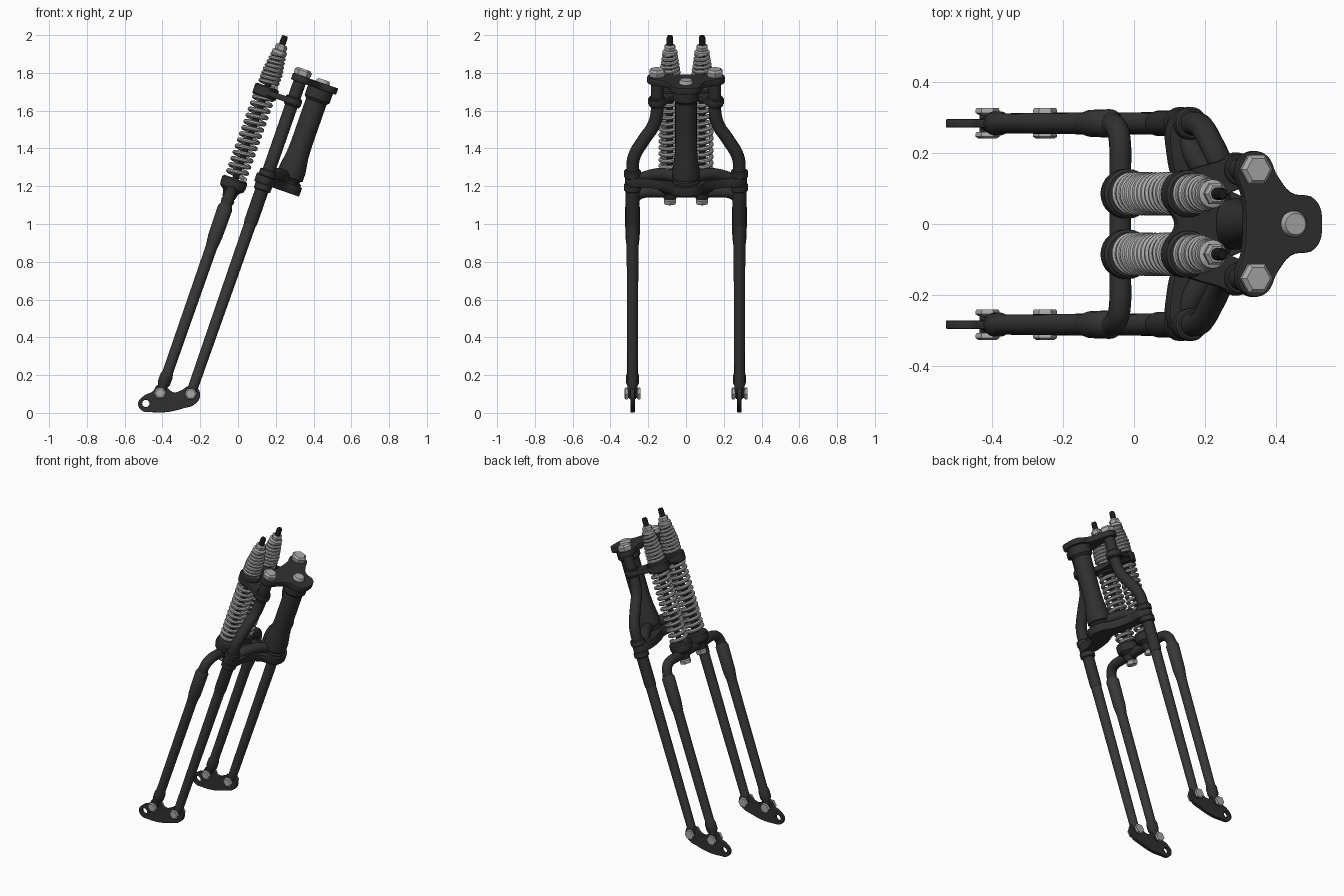
import bpy, bmesh, math
from mathutils import Matrix, Vector

if "Cube" in bpy.data.objects:
    bpy.data.objects.remove(bpy.data.objects["Cube"])

T = Matrix.Translation
# Raked frame: origin at the rear leg pivot, z along the legs
RAKE = T((-0.25, 0, 0.1)) @ Matrix.Rotation(math.atan(0.349), 4, 'Y')
LEG_Y, FRONT_X, SPRING_Y, STEM_X, TOP_Y = 0.283, -0.153, 0.085, 0.117, 0.153


def material(name, value):
    m = bpy.data.materials.new(name)
    m.use_nodes = True
    col = (value, value, value, 1)
    m.diffuse_color = col
    m.node_tree.nodes["Principled BSDF"].inputs["Base Color"].default_value = col
    return m


FRAME = material("dark frame paint", 0.03)
LEGS = material("leg tube paint", 0.04)
STEEL = material("bright steel", 0.4)
BLACK = material("black thread", 0.01)


def finish(name, mesh, matrix, mat, angle=35):
    mesh.transform(matrix)
    mesh.materials.clear()
    mesh.materials.append(mat)
    ob = bpy.data.objects.new(name, mesh)
    bpy.context.scene.collection.objects.link(ob)
    bpy.ops.object.select_all(action='DESELECT')
    ob.select_set(True)
    bpy.context.view_layer.objects.active = ob
    bpy.ops.object.shade_smooth_by_angle(angle=math.radians(angle))
    return ob


def lathe(name, profile, matrix, mat, sides=28):
    """Spin (radius, height) pairs about z and cap both ends."""
    bm = bmesh.new()
    rings = []
    for r, z in profile:
        rings.append([bm.verts.new((r * math.cos(k * math.tau / sides),
                                    r * math.sin(k * math.tau / sides), z))
                      for k in range(sides)])
    for a, b in zip(rings, rings[1:]):
        for k in range(sides):
            n = (k + 1) % sides
            bm.faces.new((a[k], a[n], b[n], b[k]))
    bm.faces.new(rings[0][::-1])
    bm.faces.new(rings[-1])
    bmesh.ops.recalc_face_normals(bm, faces=bm.faces)
    me = bpy.data.meshes.new(name)
    bm.to_mesh(me)
    bm.free()
    return finish(name, me, matrix, mat)


def curve_mesh(name, cu, matrix, mat):
    ob = bpy.data.objects.new(name + "_curve", cu)
    bpy.context.scene.collection.objects.link(ob)
    dg = bpy.context.evaluated_depsgraph_get()
    me = bpy.data.meshes.new_from_object(ob.evaluated_get(dg))
    bpy.data.objects.remove(ob)
    return finish(name, me, matrix, mat)


def bezier(cu, points, cyclic=False):
    sp = cu.splines.new('BEZIER')
    sp.bezier_points.add(len(points) - 1)
    for bp, p in zip(sp.bezier_points, points):
        bp.co = Vector(p).to_3d()
        bp.handle_left_type = bp.handle_right_type = 'AUTO'
    sp.use_cyclic_u = cyclic


def tube(name, points, r, matrix, mat):
    cu = bpy.data.curves.new(name, 'CURVE')
    cu.dimensions, cu.bevel_depth, cu.bevel_resolution = '3D', r, 5
    cu.resolution_u, cu.use_fill_caps = 6, True
    bezier(cu, points)
    return curve_mesh(name, cu, matrix, mat)


def coil(name, radius_at, z0, z1, turns, wire, matrix):
    cu = bpy.data.curves.new(name, 'CURVE')
    cu.dimensions, cu.bevel_depth, cu.bevel_resolution = '3D', wire, 2
    cu.use_fill_caps = True
    n = turns * 24
    sp = cu.splines.new('POLY')
    sp.points.add(n)
    for i, p in enumerate(sp.points):
        t, a = i / n, i * math.tau / 24
        r = radius_at(t)
        p.co = (r * math.cos(a), r * math.sin(a), z0 + (z1 - z0) * t, 1)
    return curve_mesh(name, cu, matrix, STEEL)


def plate(name, outline, thick, matrix, mat, holes=()):
    """Smooth closed outline in xy, centred on z = 0, with round holes."""
    cu = bpy.data.curves.new(name, 'CURVE')
    cu.dimensions, cu.fill_mode, cu.resolution_u = '2D', 'BOTH', 6
    cu.bevel_depth, cu.bevel_resolution = 0.004, 1
    cu.extrude = thick / 2 - 0.004
    bezier(cu, outline, True)
    for x, y, r in holes:
        bezier(cu, [(x + r * math.cos(k * math.tau / 8), y + r * math.sin(k * math.tau / 8))
                    for k in range(8)], True)
    return curve_mesh(name, cu, matrix, mat)


def mirrored(half):
    return half + [(x, -y) for x, y in reversed(half) if y > 0]


def hex_bolt(name, r, z0, z1, matrix):
    c = (z1 - z0) * 0.3
    lathe(name, [(r * 0.9, z0), (r, z0 + c), (r, z1 - c), (r * 0.75, z1)], matrix, STEEL, 6)


ROCKER = [(-0.525, 0.05), (-0.505, 0.015), (-0.46, 0.008), (-0.38, 0.008), (-0.29, 0.028),
          (-0.23, 0.05), (-0.205, 0.09), (-0.22, 0.13), (-0.26, 0.138), (-0.3, 0.115),
          (-0.34, 0.105), (-0.38, 0.13), (-0.42, 0.145), (-0.45, 0.11), (-0.495, 0.088)]

for s, side in ((1, "left"), (-1, "right")):
    rear = RAKE @ T((0, s * LEG_Y, 0))
    front = RAKE @ T((FRONT_X, s * LEG_Y, 0))
    spring = RAKE @ T((FRONT_X, s * SPRING_Y, 0))

    # Rear leg: straight lower tube, sleeve, and upper tube bending inward
    lathe(f"rear_leg_{side}", [(0.018, -0.025), (0.027, -0.01), (0.027, 0.06), (0.032, 0.95)],
          rear, LEGS)
    lathe(f"rear_leg_sleeve_{side}", [(0.034, 0.95), (0.036, 0.97), (0.036, 1.15)], rear, FRAME)
    path = [(LEG_Y, 1.13), (LEG_Y, 1.25), (0.275, 1.33), (0.22, 1.43),
            (0.17, 1.51), (TOP_Y, 1.59), (TOP_Y, 1.68), (TOP_Y, 1.77)]
    tube(f"upper_tube_{side}", [(0, s * y, z) for y, z in path], 0.034, RAKE, FRAME)
    for i, z in enumerate((1.14, 1.215)):
        lathe(f"leg_collar_{side}_{i}", [(0.04, z), (0.046, z + 0.006), (0.046, z + 0.034),
                                         (0.04, z + 0.04)], rear, FRAME)

    # Front leg: tube, tapered end and upper sleeve
    lathe(f"front_leg_{side}", [(0.028, 0.03), (0.031, 0.8)], front, LEGS)
    lathe(f"front_leg_end_{side}", [(0.016, -0.075), (0.026, -0.05), (0.026, -0.01),
                                    (0.034, 0.01), (0.034, 0.05), (0.028, 0.07)], front, FRAME)
    lathe(f"front_leg_sleeve_{side}", [(0.031, 0.77), (0.038, 0.83), (0.04, 0.99), (0.031, 1.01)],
          front, LEGS)

    # Rocker link with axle hole, and its pivot bolts
    upright = T((0, s * LEG_Y, 0)) @ Matrix.Rotation(math.pi / 2, 4, 'X')
    plate(f"rocker_{side}", ROCKER, 0.024, upright, FRAME, [(-0.488, 0.05, 0.023)])
    for label, x, z in (("front", -0.412, 0.105), ("rear", -0.25, 0.1)):
        pin = T((x, s * LEG_Y, z)) @ Matrix.Rotation(math.pi / 2, 4, 'X')
        hex_bolt(f"{label}_pivot_bolt_{side}", 0.034, 0.024, 0.043, pin)
        hex_bolt(f"{label}_pivot_nut_{side}", 0.034, -0.043, -0.024, pin)
        lathe(f"{label}_pivot_pin_{side}", [(0.022, -0.03), (0.022, 0.03)], pin, FRAME)

    # Spring stack: cup, lower coil, collar, tapered upper coil, nut and rod
    lathe(f"spring_cup_{side}", [(0.034, 1.045), (0.042, 1.08), (0.066, 1.1), (0.07, 1.12),
                                 (0.07, 1.145), (0.062, 1.155)], spring, FRAME)
    hex_bolt(f"cup_bolt_{side}", 0.036, 1.015, 1.046, spring)
    coil(f"lower_spring_{side}", lambda t: 0.05, 1.165, 1.615, 13, 0.0115, spring)
    lathe(f"spring_collar_{side}", [(0.06, 1.61), (0.066, 1.617), (0.066, 1.665), (0.058, 1.672)],
          spring, FRAME)
    coil(f"upper_spring_{side}", lambda t: 0.047 - 0.016 * max(0, t - 0.4) / 0.6,
         1.68, 1.855, 8, 0.0105, spring)
    lathe(f"spring_cap_{side}", [(0.03, 1.85), (0.04, 1.855), (0.04, 1.87), (0.03, 1.875)],
          spring, STEEL)
    hex_bolt(f"spring_nut_{side}", 0.033, 1.873, 1.905, spring)
    lathe(f"spring_rod_{side}", [(0.017, 1.1), (0.017, 1.945), (0.013, 1.955)], spring, BLACK)

    # Clamp bolt and bracket collar on the upper tube
    hex_bolt(f"clamp_bolt_{side}", 0.047, 1.783, 1.822, RAKE @ T((0, s * TOP_Y, 0)))
    lathe(f"bracket_collar_{side}", [(0.04, 1.615), (0.044, 1.62), (0.044, 1.66), (0.04, 1.665)],
          RAKE @ T((0, s * TOP_Y, 0)), FRAME)

    # Arched rib of the lower yoke
    rib = [(0, 0.25, 1.2), (0.015, 0.2, 1.225), (0.05, 0.13, 1.25), (0.1, 0.03, 1.25)]
    tube(f"yoke_rib_{side}", [(x, s * y, z) for x, y, z in rib], 0.033, RAKE, FRAME)

# Bent cross tube joining the front legs under the springs
half = [(LEG_Y, 0.98), (0.281, 1.02), (0.262, 1.06), (0.225, 1.078), (0.16, 1.08), (0.06, 1.08)]
bend = half + [(-y, z) for y, z in reversed(half)]
tube("cross_tube", [(FRONT_X, y, z) for y, z in bend], 0.031, RAKE, FRAME)

# Spring bracket, top clamp and lower yoke plates
plate("spring_bracket", mirrored([(-0.18, 0), (-0.21, 0.06), (-0.2, 0.12), (-0.13, 0.152),
      (-0.05, 0.175), (0, 0.197), (0.043, 0.16), (0.02, 0.115), (-0.04, 0.08), (-0.07, 0)]),
      0.03, RAKE @ T((0, 0, 1.64)), FRAME)
plate("top_clamp", mirrored([(-0.02, 0), (-0.025, 0.08), (-0.045, 0.15), (-0.02, 0.194),
      (0.03, 0.194), (0.07, 0.13), (0.11, 0.085), (0.18, 0.066), (0.2, 0)]),
      0.036, RAKE @ T((0, 0, 1.766)), FRAME)
plate("lower_yoke", mirrored([(0.02, 0), (-0.02, 0.1), (-0.045, 0.19), (-0.042, 0.285),
      (0, 0.32), (0.042, 0.285), (0.055, 0.2), (0.11, 0.1), (0.175, 0.06), (0.193, 0)]),
      0.05, RAKE @ T((0, 0, 1.2)), FRAME)

# Steering head with flared cups, and its top bolt
stem = RAKE @ T((STEM_X, 0, 0))
lathe("steering_head", [(0.07, 1.2), (0.07, 1.235), (0.06, 1.24), (0.06, 1.25), (0.072, 1.255),
      (0.072, 1.3), (0.06, 1.38), (0.057, 1.45), (0.057, 1.68), (0.07, 1.695), (0.07, 1.75)],
      stem, FRAME)
lathe("stem_bolt", [(0.037, 1.78), (0.037, 1.793), (0.03, 1.803)], stem, STEEL)
